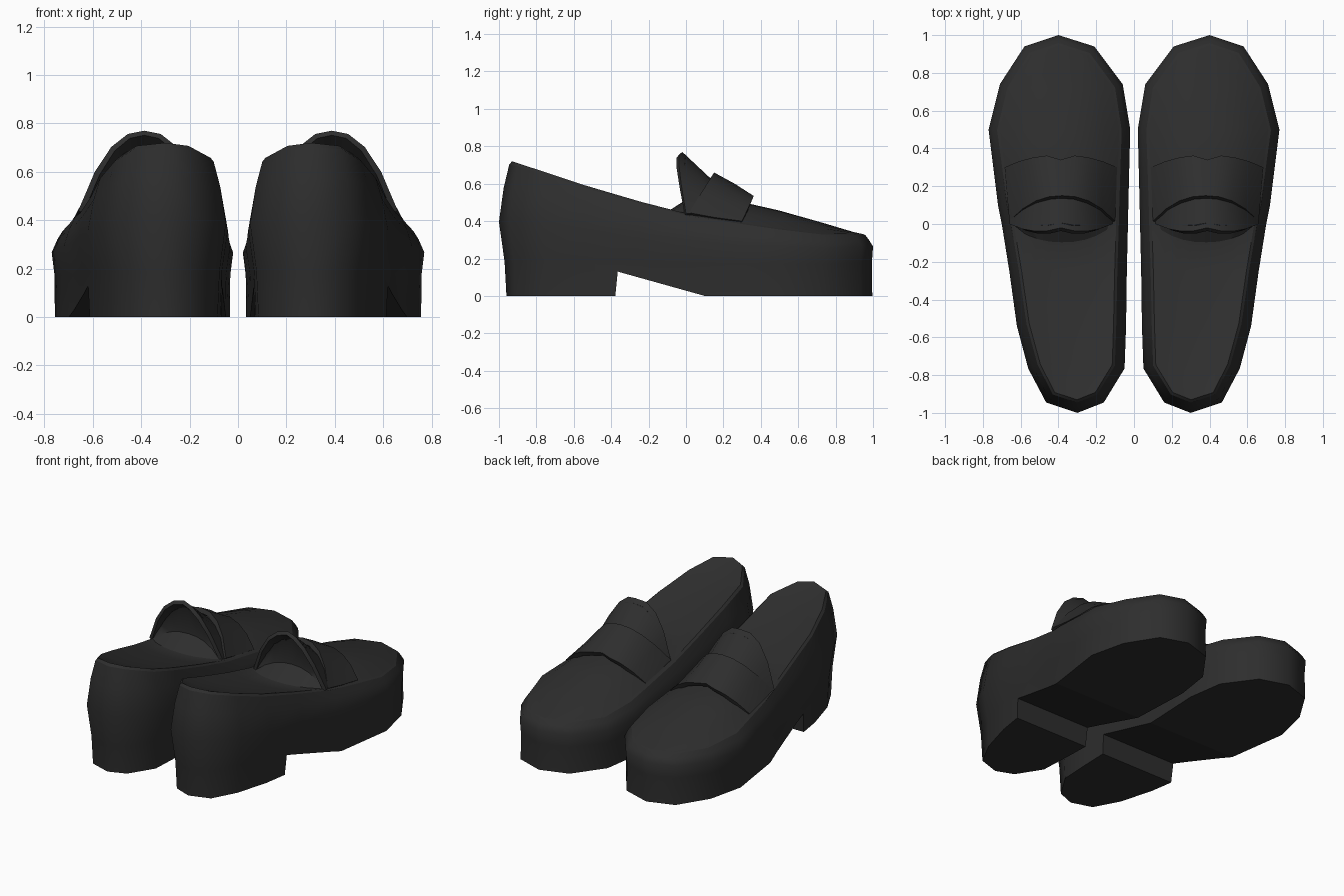
import bpy, bmesh
from mathutils import Vector

cube = bpy.data.objects.get("Cube")
if cube:
    bpy.data.objects.remove(cube, do_unlink=True)

leather = bpy.data.materials.new("black_leather")
leather.use_nodes = True
COLOUR = (0.027, 0.027, 0.027, 1)
leather.diffuse_color = COLOUR
leather.node_tree.nodes["Principled BSDF"].inputs["Base Color"].default_value = COLOUR

# Plan of one shoe: y, inner x, outer x, arch height of the top surface
STATIONS = [(-.945, .16, .465, -.01), (-.765, .05, .56, -.02), (-.54, .042, .62, -.025),
            (-.25, .038, .66, -.02), (.0, .032, .70, -.01), (.1, .03, .72, .08),
            (.3, .025, .745, .11), (.5, .02, .77, .095), (.74, .06, .71, .06),
            (.94, .21, .58, .01)]
RIM = [(-.93, .72), (-.4, .545), (0, .44), (.4, .375), (.7, .335), (1, .33)]
ACROSS = 8


def rim_height(y):
    if y <= RIM[0][0]:
        return RIM[0][1]
    for (a, za), (b, zb) in zip(RIM, RIM[1:]):
        if y <= b:
            return za + (zb - za) * (y - a) / (b - a)
    return RIM[-1][1]


def inset(points, distance):
    """Move a counter-clockwise outline inward; distance may vary with y."""
    out = []
    for i, p in enumerate(points):
        before = (p - points[i - 1]).normalized()
        after = (points[(i + 1) % len(points)] - p).normalized()
        t = (before + after).normalized()
        out.append(p + Vector((-t.y, t.x)) * distance(p.y))
    return out


def blend(heel, toe):
    return lambda y: heel + (toe - heel) * (y + 1) / 2


def finish(name, bm, side):
    for v in bm.verts:
        v.co.x *= side
    bmesh.ops.recalc_face_normals(bm, faces=bm.faces[:])
    mesh = bpy.data.meshes.new(name)
    bm.to_mesh(mesh)
    bm.free()
    mesh.materials.append(leather)
    ob = bpy.data.objects.new(name, mesh)
    bpy.context.collection.objects.link(ob)
    return ob


def bake(ob):
    deps = bpy.context.evaluated_depsgraph_get()
    mesh = bpy.data.meshes.new_from_object(ob.evaluated_get(deps))
    ob.modifiers.clear()
    ob.data = mesh


def smooth(ob):
    bpy.ops.object.select_all(action='DESELECT')
    ob.select_set(True)
    bpy.context.view_layer.objects.active = ob
    bpy.ops.object.shade_smooth_by_angle(angle=0.87, keep_sharp_edges=True)


def make_body(name, side):
    bm = bmesh.new()
    outline = [Vector((.30, -1.0))] + [Vector((s[2], s[0])) for s in STATIONS]
    outline += [Vector((.40, 1.0))] + [Vector((s[1], s[0])) for s in reversed(STATIONS)]
    n, m = len(outline), len(STATIONS)
    # Wall rings: height as a share of the rim, inset
    levels = [(blend(0, 0), blend(.04, .004)), (blend(.25, .55), blend(.03, .006)),
              (blend(.55, .8), blend(0, 0)), (blend(.8, .91), blend(.025, .022)),
              (blend(.975, .985), blend(.055, .042)), (blend(1, 1), blend(.07, .055))]
    rings = []
    for share, distance in levels:
        rings.append([bm.verts.new((p.x, p.y, rim_height(p.y) * share(p.y)))
                      for p in inset(outline, distance)])
    for low, high in zip(rings, rings[1:]):
        for i in range(n):
            j = (i + 1) % n
            bm.faces.new((low[i], low[j], high[j], high[i]))
    bm.faces.new(rings[0][::-1])
    # Crisp topline seam
    for i in range(n):
        for ring in rings[-2:]:
            bm.edges.get((ring[i], ring[(i + 1) % n])).smooth = False
    # Insole and vamp as one arched sheet inside the rim
    top = rings[-1]
    rows = []
    for i, station in enumerate(STATIONS):
        a, b = top[i + 1], top[n - 1 - i]
        row = [a]
        for k in range(1, ACROSS):
            t = k / ACROSS
            co = a.co.lerp(b.co, t)
            co.z += station[3] * (1 - abs(2 * t - 1) ** 2.3)
            row.append(bm.verts.new(co))
        rows.append(row + [b])
    for r, q in zip(rows, rows[1:]):
        for k in range(ACROSS):
            bm.faces.new((r[k], q[k], q[k + 1], r[k + 1]))
    for k in range(ACROSS):
        bm.faces.new((top[0], rows[0][k], rows[0][k + 1]))
        bm.faces.new((top[m + 1], rows[-1][k + 1], rows[-1][k]))
    return finish(name, bm, side)


def cut_sole_arch(body, side):
    # Wedge that leaves a block heel and a rising waist
    bm = bmesh.new()
    profile = [(-.383, -.05), (.279, -.05), (-.365, .13)]
    ends = [[bm.verts.new((x, y, z)) for y, z in profile] for x in (-.2, 1)]
    bm.faces.new(ends[0])
    bm.faces.new(ends[1])
    for i in range(3):
        j = (i + 1) % 3
        bm.faces.new((ends[0][i], ends[0][j], ends[1][j], ends[1][i]))
    cutter = finish("arch_cutter", bm, side)
    cutter.hide_render = True
    cut = body.modifiers.new("arch", 'BOOLEAN')
    cut.operation, cut.solver, cut.object = 'DIFFERENCE', 'EXACT', cutter
    bake(body)
    bpy.data.objects.remove(cutter, do_unlink=True)


def arch_curve(x0, x1, y_end, y_mid, z_end, z_mid, bulge=0, notch=0):
    pts = []
    for k in range(ACROSS + 1):
        s = 2 * k / ACROSS - 1
        rise = 1 - abs(s) ** 2.3
        y = y_end + (y_mid - y_end) * rise - bulge * 4 * abs(s) * (1 - abs(s))
        if k == ACROSS // 2:
            y -= notch
        pts.append((x0 + (x1 - x0) * k / ACROSS, y, z_end + (z_mid - z_end) * rise))
    return pts


def make_strip(name, curves, thickness, side):
    bm = bmesh.new()
    rows = [[bm.verts.new(p) for p in c] for c in curves]
    for r, q in zip(rows, rows[1:]):
        for k in range(ACROSS):
            bm.faces.new((r[k], r[k + 1], q[k + 1], q[k]))
    ob = finish(name, bm, side)
    if sum(p.normal.z for p in ob.data.polygons) < 0:
        ob.data.flip_normals()
    solid = ob.modifiers.new("thickness", 'SOLIDIFY')
    solid.thickness, solid.offset = thickness, -1
    bake(ob)
    return ob


for label, side in (("left", 1), ("right", -1)):
    body = make_body(label + "_shoe_body", side)
    cut_sole_arch(body, side)
    # Raised tongue fanning back from the strap
    tongue = make_strip(label + "_tongue", [
        arch_curve(.115, .66, 0, -.02, .44, .77, bulge=.022),
        arch_curve(.11, .66, .03, .14, .44, .62)], .025, side)
    # Lining that sweeps from the insole up under the tongue
    lining = make_strip(label + "_tongue_lining", [
        arch_curve(.13, .64, -.04, -.1, .435, .45),
        arch_curve(.13, .645, -.01, .025, .435, .53),
        arch_curve(.13, .645, .005, .025, .44, .65),
        arch_curve(.13, .645, .01, 0, .44, .745, bulge=.015)], .006, side)
    # Saddle strap over the vamp, with a notched front edge
    strap = make_strip(label + "_strap", [
        arch_curve(.10, .66, .015, .15, .445, .66),
        arch_curve(.095, .672, .15, .26, .42, .60),
        arch_curve(.09, .685, .30, .365, .40, .54, notch=.025)], .03, side)
    for ob in (body, tongue, lining, strap):
        smooth(ob)
